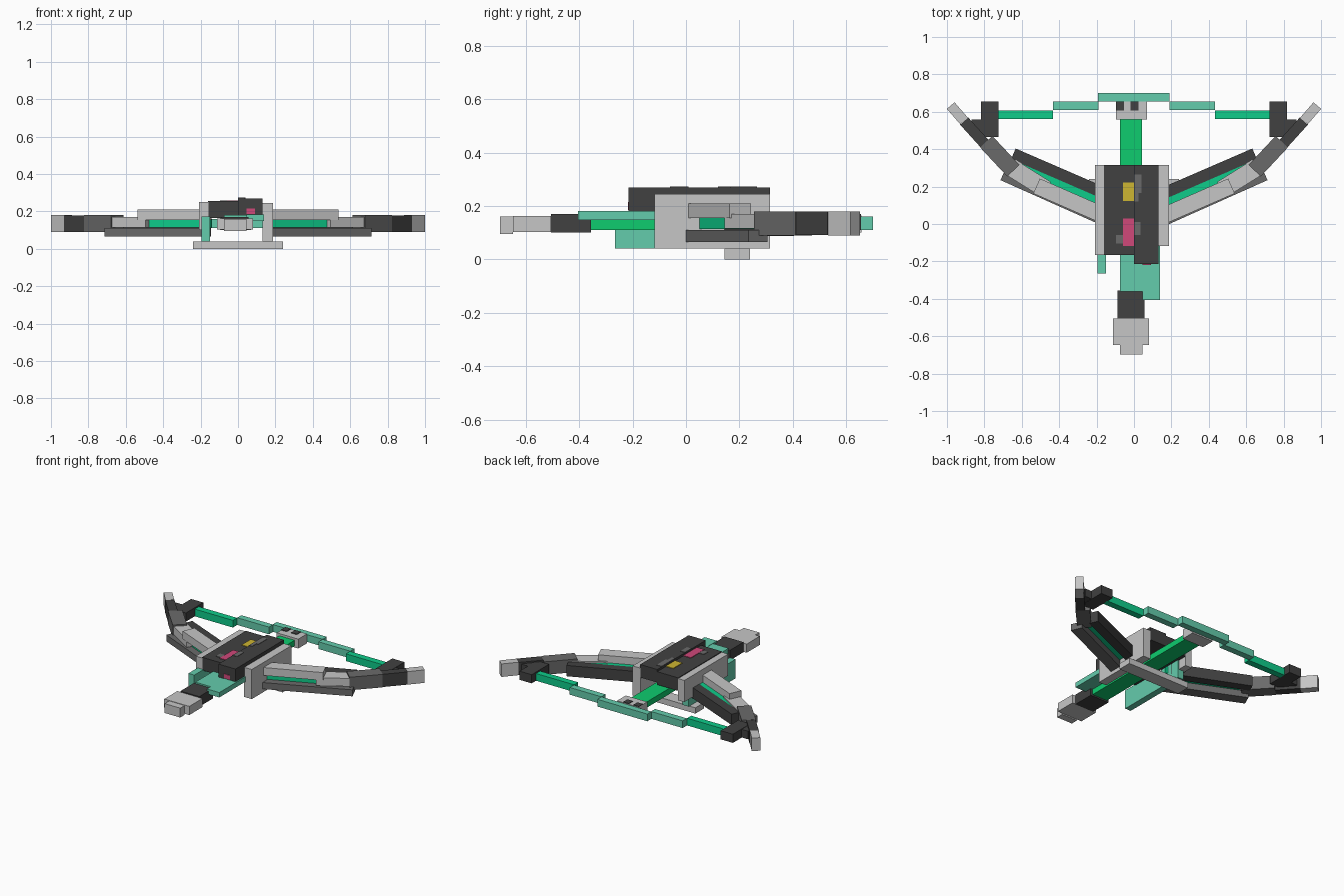
import bpy, math
from mathutils import Matrix


def srgb(r, g, b):
    return [((c / 255 + 0.055) / 1.055) ** 2.4 if c > 10 else c / 3294 for c in (r, g, b)] + [1]


mats = {}
for key, name, col in [
    ("light", "light grey", (198, 198, 198)), ("grey", "mid grey", (106, 106, 106)),
    ("dark", "charcoal", (65, 65, 65)), ("mint", "mint", (100, 204, 172)),
    ("green", "bright green", (14, 204, 110)), ("teal", "sea green", (14, 204, 138)),
    ("pink", "pink", (208, 72, 122)), ("yellow", "yellow", (206, 182, 50)),
]:
    m = bpy.data.materials.new(name)
    m.diffuse_color = srgb(*col)
    mats[key] = m


def box(name, x, y, z, mat):
    """Axis-aligned box from (min, max) pairs."""
    bpy.ops.mesh.primitive_cube_add(size=1)
    o = bpy.context.object
    o.name = name
    size = [b - a for a, b in (x, y, z)]
    mid = [(a + b) / 2 for a, b in (x, y, z)]
    o.data.transform(Matrix.Translation(mid) @ Matrix.Diagonal(size + [1]))
    o.data.materials.append(mats[mat])
    return o


def bars(name, p0, p1, width, z, mat):
    """Mirrored pair of slanted beams along p0-p1."""
    for side, s in (("right", 1), ("left", -1)):
        dx, dy = s * (p1[0] - p0[0]), p1[1] - p0[1]
        length = math.hypot(dx, dy)
        o = box(f"{name}_{side}", (-length / 2, length / 2), (-width / 2, width / 2), z, mat)
        o.rotation_euler.z = math.atan2(dy, dx)
        o.location = (s * (p0[0] + p1[0]) / 2, (p0[1] + p1[1]) / 2, 0)


def pair(name, x, y, z, mat):
    box(name + "_right", x, y, z, mat)
    box(name + "_left", (-x[1], -x[0]), y, z, mat)


# Body: side slabs, dark cover, foot plate
box("side_slab_right", (0.13, 0.188), (-0.118, 0.315), (0.04, 0.245), "light")
box("side_slab_left", (-0.208, -0.158), (-0.165, 0.315), (0.1, 0.25), "light")
box("side_panel_left", (-0.195, -0.15), (-0.265, 0.25), (0.04, 0.172), "mint")
box("cover_left", (-0.16, 0.0), (-0.165, 0.315), (0.165, 0.255), "dark")
box("cover_right", (0.0, 0.131), (-0.215, 0.315), (0.18, 0.27), "dark")
box("foot_plate", (-0.24, 0.24), (0.145, 0.24), (0, 0.04), "light")

# Painted patches on the cover
box("pink_patch", (-0.058, -0.001), (-0.118, 0.03), (0.252, 0.259), "pink")
box("yellow_patch", (-0.058, -0.001), (0.122, 0.222), (0.252, 0.259), "yellow")
box("front_pink_patch", (0.045, 0.09), (-0.218, -0.212), (0.185, 0.215), "pink")
for i, (x, y, z) in enumerate([
    ((0.001, 0.04), (0.165, 0.265), 0.27), ((0.001, 0.025), (0.12, 0.165), 0.27),
    ((-0.095, -0.058), (-0.105, -0.06), 0.255), ((0.001, 0.035), (-0.06, 0.01), 0.27),
]):
    box(f"grey_patch_{i}", x, y, (z - 0.003, z + 0.003), "grey")

# Centre rail, stock and rear catch
box("rail", (-0.075, 0.042), (-0.36, 0.56), (0.11, 0.15), "green")
box("rail_cap", (-0.075, 0.045), (-0.36, -0.1), (0.148, 0.18), "mint")
box("rail_guard", (0.045, 0.14), (-0.405, -0.1), (0.148, 0.182), "mint")
box("stock_neck", (-0.087, 0.057), (-0.505, -0.355), (0.1, 0.17), "dark")
box("stock_head", (-0.112, 0.08), (-0.648, -0.505), (0.103, 0.163), "light")
box("stock_end", (-0.075, 0.045), (-0.697, -0.648), (0.095, 0.16), "light")
box("rear_catch", (-0.095, 0.07), (0.56, 0.656), (0.1, 0.165), "light")
for i, x in enumerate((-0.095, -0.018)):
    box(f"catch_mark_{i}", (x, x + 0.042), (0.608, 0.654), (0.162, 0.169), "dark")

# Inner arms: stacked slanted beams
bars("arm_top", (0.16, 0.045), (0.521, 0.203), 0.087, (0.155, 0.21), "light")
bars("arm_joint", (0.47, 0.185), (0.657, 0.302), 0.095, (0.115, 0.17), "light")
bars("arm_core", (0.16, 0.098), (0.62, 0.3), 0.11, (0.113, 0.16), "teal")
bars("arm_back", (0.16, 0.165), (0.645, 0.375), 0.062, (0.088, 0.163), "dark")
bars("arm_base", (0.16, 0.03), (0.698, 0.27), 0.078, (0.065, 0.11), "grey")

# Outer limbs with pale tips
bars("limb", (0.645, 0.285), (0.79, 0.44), 0.09, (0.09, 0.18), "grey")
bars("limb_outer", (0.79, 0.42), (0.908, 0.55), 0.058, (0.091, 0.179), "dark")
bars("limb_tip", (0.908, 0.55), (0.98, 0.633), 0.054, (0.09, 0.18), "light")

# String and its end blocks
pair("string_block", (0.725, 0.818), (0.465, 0.655), (0.11, 0.17), "dark")
pair("block_link", (0.80, 0.868), (0.468, 0.56), (0.112, 0.168), "dark")
box("string_centre", (-0.193, 0.19), (0.655, 0.7), (0.11, 0.16), "mint")
pair("string_middle", (0.19, 0.433), (0.61, 0.655), (0.11, 0.16), "mint")
pair("string_end", (0.433, 0.73), (0.562, 0.607), (0.11, 0.16), "teal")
